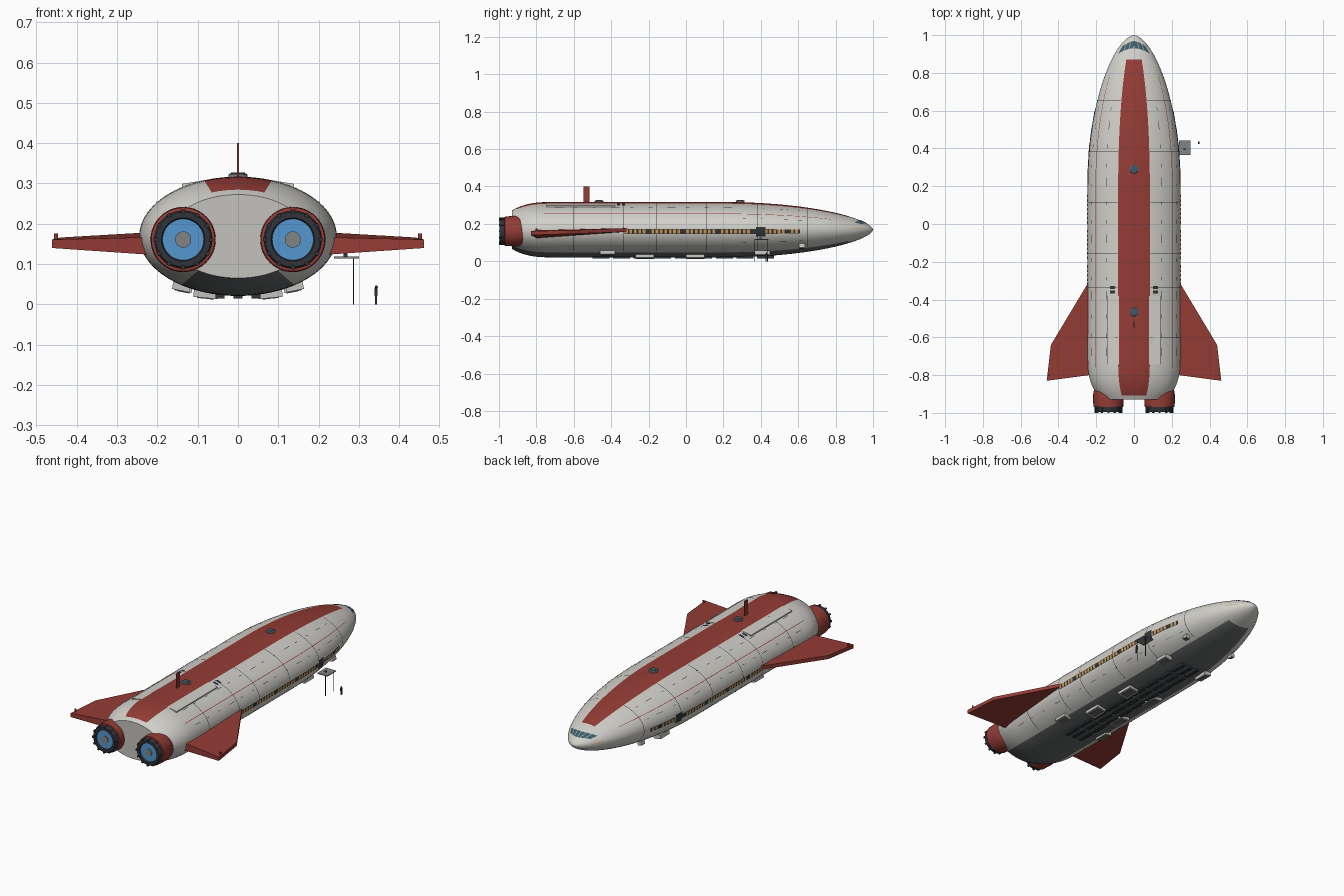
import bpy, bmesh, math
from mathutils import Matrix, Vector

cube = bpy.data.objects.get("Cube")
if cube:
    bpy.data.objects.remove(cube, do_unlink=True)


def material(name, r, g, b):
    m = bpy.data.materials.new(name)
    m.use_nodes = True
    m.diffuse_color = (r, g, b, 1)
    m.node_tree.nodes["Principled BSDF"].inputs["Base Color"].default_value = (r, g, b, 1)
    return m


WHITE = material("hull white", 0.64, 0.63, 0.59)
RED = material("deep red", 0.30, 0.045, 0.036)
BELLY = material("belly grey", 0.13, 0.14, 0.145)
PALE = material("pale grey", 0.55, 0.54, 0.51)
DARK = material("dark metal", 0.03, 0.036, 0.042)
BLUE = material("engine blue", 0.09, 0.31, 0.62)
GLASS = material("teal glass", 0.045, 0.11, 0.14)
AMBER = material("lit amber", 0.62, 0.34, 0.09)
STEEL = material("steel grey", 0.22, 0.23, 0.24)


def finish(name, bm, mats, smooth=False):
    me = bpy.data.meshes.new(name)
    bm.to_mesh(me)
    bm.free()
    for m in mats:
        me.materials.append(m)
    ob = bpy.data.objects.new(name, me)
    bpy.context.collection.objects.link(ob)
    if smooth:
        bpy.ops.object.select_all(action='DESELECT')
        ob.select_set(True)
        bpy.context.view_layer.objects.active = ob
        bpy.ops.object.shade_smooth_by_angle(angle=math.radians(35))
    return ob


def add_box(bm, lo, hi, tilt=0):
    lo, hi = Vector(lo), Vector(hi)
    mat = Matrix.Translation((lo + hi) / 2) @ Matrix.Rotation(tilt, 4, 'Y')
    bmesh.ops.create_cube(bm, size=1, matrix=mat @ Matrix.Diagonal((*(hi - lo), 1)))


def box(name, lo, hi, mat, tilt=0):
    bm = bmesh.new()
    add_box(bm, lo, hi, tilt)
    return finish(name, bm, [mat])


def lathe(name, profile, centre, axis, mat, sides=32):
    """Spin (radius, distance) points around an axis through centre."""
    bm = bmesh.new()
    turn = Vector((0, 0, 1)).rotation_difference(Vector(axis)).to_matrix()
    rings = []
    for r, d in profile:
        ring = []
        for i in range(sides):
            a = math.tau * i / sides
            ring.append(bm.verts.new(Vector(centre) + turn @ Vector((r * math.cos(a), r * math.sin(a), d))))
        rings.append(ring)
    for a, b in zip(rings, rings[1:]):
        for i in range(sides):
            j = (i + 1) % sides
            bm.faces.new((a[i], a[j], b[j], b[i]))
    bm.faces.new(rings[0][::-1])
    bm.faces.new(rings[-1])
    bmesh.ops.recalc_face_normals(bm, faces=bm.faces)
    return finish(name, bm, [mat], True)


# Hull surface: y along the ship, t in degrees from the top towards +x
NOSE, TAIL = 0.999, -0.93


def hull(y, t, lift=0):
    f = 1
    if y > 0.2:
        f = max(0, 1 - ((y - 0.2) / 0.8) ** 2) ** 0.6
    elif y < -0.7:
        f = 1 - 0.3 * ((-0.7 - y) / 0.23) ** 3
    a = math.radians(t)
    n = Vector((0.148 * math.sin(a), 0, 0.245 * math.cos(a))).normalized()
    return Vector((0.245 * f * math.sin(a), y, 0.169 + 0.148 * f * math.cos(a))) + n * lift


def patch(bm, y0, y1, t0, t1, lift=0.0015, sweep=0, index=0):
    """Thin painted plate following the hull; sweep pulls its sides back."""
    ny = max(1, round(abs(y1 - y0) / 0.03))
    nt = max(1, round(abs(t1 - t0) / 5))
    grid = []
    for i in range(ny + 1):
        row = []
        for j in range(nt + 1):
            t = t0 + (t1 - t0) * j / nt
            row.append(bm.verts.new(hull(y0 + (y1 - y0) * i / ny - sweep * (t / 50) ** 2, t, lift)))
        grid.append(row)
    for i in range(ny):
        for j in range(nt):
            f = bm.faces.new((grid[i][j], grid[i][j + 1], grid[i + 1][j + 1], grid[i + 1][j]))
            f.material_index = index
            f.normal_update()
            c = f.calc_center_median() - Vector((0, f.calc_center_median().y, 0.169))
            if f.normal.dot(c) < 0:
                f.normal_flip()


# Fuselage with red spine stripe, grey belly and flat pale stern
stations = [TAIL + 0.23 * i / 10 for i in range(11)]
stations += [-0.7 + 0.9 * i / 12 for i in range(1, 13)]
stations += [0.2 + (NOSE - 0.2) * math.sin(math.pi / 2 * i / 30) for i in range(1, 31)]
bm = bmesh.new()
SEG = 72
rings = [[bm.verts.new(hull(y, 360 * k / SEG)) for k in range(SEG)] for y in stations]
for i in range(len(rings) - 1):
    mid = (stations[i] + stations[i + 1]) / 2
    for k in range(SEG):
        j = (k + 1) % SEG
        f = bm.faces.new((rings[i][k], rings[i][j], rings[i + 1][j], rings[i + 1][k]))
        off_top = abs((k + 0.5) * 360 / SEG - 180)
        if off_top > 160 and -0.91 < mid < 0.875:
            f.material_index = 1
        elif off_top < 35 and mid < 0.86:
            f.material_index = 2
bm.faces.new(rings[-1])
bm.faces.new(rings[0]).material_index = 3
bmesh.ops.recalc_face_normals(bm, faces=bm.faces)
finish("fuselage", bm, [WHITE, RED, BELLY, PALE], True)

# Cockpit glazing: six panes
bm = bmesh.new()
for k in range(-3, 3):
    patch(bm, 0.93, 0.968, k * 18 + 1, k * 18 + 17, 0.002, sweep=0.025)
finish("cockpit_windows", bm, [GLASS])

# Passenger window bands, pin lines, nose marks and panel seams
bands, lines, marks, seams = (bmesh.new() for _ in range(4))
for s in (-1, 1):
    patch(bands, -0.33, 0.61, s * 89, s * 99)
    for i in range(40):
        if i % 8 != 5:
            y = -0.325 + i * 0.0233
            patch(bands, y, y + 0.014, s * 90, s * 98, 0.0025, index=1)
    patch(lines, -0.76, 0.78, s * 55, s * 56)
    patch(marks, 0.89, 0.95, s * 84, s * 87)
    for t in (36, 66, 118):
        for i in range(14):
            y = -0.7 + i * 0.1
            patch(seams, y, y + (0.02 if i % 3 else 0.045), s * t, s * (t + 0.8))
    for y in (-0.36, -0.335):
        patch(seams, y - 0.008, y + 0.008, s * 24, s * 31, 0.004)
    patch(seams, 0.375, 0.425, s * 84, s * 104, 0.003)
    for y in (-0.604, -0.337, -0.16, 0.11, 0.38, 0.65):
        patch(seams, y, y + 0.003, s * 21, s * 140, 0.0012)
finish("window_bands", bands, [DARK, AMBER])
finish("red_pin_lines", lines, [RED])
finish("nose_marks", marks, [AMBER])
finish("panel_seams", seams, [DARK])

# Wings, engines, dorsal panels and belly gear on both sides
for s, side in ((1, "left"), (-1, "right")):
    bm = bmesh.new()
    outline = [(0.20, -0.24, 0.160, 0.180), (0.44, -0.64, 0.146, 0.166),
               (0.462, -0.83, 0.140, 0.161), (0.20, -0.795, 0.122, 0.167)]
    low = [bm.verts.new((s * x, y, z)) for x, y, z, _ in outline]
    top = [bm.verts.new((s * x, y, z)) for x, y, _, z in outline]
    bm.faces.new(low)
    bm.faces.new(top)
    for i in range(4):
        j = (i + 1) % 4
        bm.faces.new((low[i], low[j], top[j], top[i]))
    bmesh.ops.recalc_face_normals(bm, faces=bm.faces)
    finish(side + "_wing", bm, [RED])
    lathe(side + "_wing_tip_light", [(0.005, 0), (0.005, 0.02)], (s * 0.452, -0.80, 0.156), (0, 0, 1), RED, 12)

    c = (s * 0.136, 0, 0.161)
    back = (0, -1, 0)
    lathe(side + "_engine_cowl", [(0.05, 0.83), (0.07, 0.86), (0.079, 0.89), (0.081, 0.92), (0.079, 0.968),
                                  (0.072, 0.97)], c, back, RED, 48)
    lathe(side + "_engine_ring", [(0.072, 0.95), (0.072, 0.99), (0.068, 0.996), (0.054, 0.996), (0.05, 0.985)],
          c, back, DARK, 48)
    lathe(side + "_engine_glow", [(0.052, 0.97), (0.052, 0.988)], c, back, BLUE, 48)
    lathe(side + "_engine_core", [(0.02, 0.98), (0.02, 0.992)], c, back, STEEL, 24)
    bm = bmesh.new()
    for i in range(12):
        a = math.tau * i / 12
        p = Vector((c[0] + 0.069 * math.cos(a), -0.985, c[2] + 0.069 * math.sin(a)))
        add_box(bm, p - Vector((0.005, 0.015, 0.005)), p + Vector((0.005, 0.015, 0.005)), -a)
    finish(side + "_engine_bolts", bm, [DARK])

    x0, x1 = sorted((s * 0.078, s * 0.138))
    box(side + "_dorsal_panel", (x0, -0.745, 0.286), (x1, -0.38, 0.304), WHITE, s * 0.17)

    # Framed hatches and pods on the belly
    for n, (x, y, z, w, d) in enumerate(((0.135, 0.41, 0.032, 0.022, 0.04), (0.08, 0.05, 0.016, 0.03, 0.05),
                                         (0.14, -0.42, 0.034, 0.022, 0.04), (0.08, -0.22, 0.016, 0.03, 0.05),
                                         (0.155, 0.62, 0.07, 0.012, 0.015))):
        h = -s * math.atan2(0.148 * x, 0.245 * math.sqrt(0.06 - x * x)) * 0.5
        box(f"{side}_belly_frame_{n}", (s * x - w, y - d, z), (s * x + w, y + d, z + 0.022), PALE, h)
        box(f"{side}_belly_hatch_{n}", (s * x - w * 0.7, y - d * 0.75, z - 0.002),
            (s * x + w * 0.7, y + d * 0.75, z + 0.01), BELLY, h)

# Belly grilles
bm = bmesh.new()
for x in (-0.045, 0, 0.045):
    for i in range(9):
        y = -0.5 + i * 0.11
        add_box(bm, (x - 0.011, y, 0.015), (x + 0.011, y + 0.09, 0.03))
finish("belly_grilles", bm, [DARK])

# Dorsal fin and round top hatches
box("dorsal_fin", (-0.0025, -0.547, 0.31), (0.0025, -0.517, 0.40), RED)
for y, name in ((0.29, "forward"), (-0.465, "aft")):
    lathe(name + "_hatch_rim", [(0.024, 0.30), (0.024, 0.322), (0.02, 0.325)], (0, y, 0), (0, 0, 1), STEEL)
    lathe(name + "_hatch_glass", [(0.017, 0.31), (0.017, 0.327)], (0, y, 0), (0, 0, 1), GLASS)

# Boarding platform with posts and railing
box("boarding_platform", (0.238, 0.365, 0.114), (0.30, 0.442, 0.119), STEEL)
bm = bmesh.new()
for y in (0.368, 0.437):
    add_box(bm, (0.285, y - 0.0015, 0), (0.288, y + 0.0015, 0.115))
add_box(bm, (0.262, 0.393, 0.118), (0.272, 0.403, 0.126))
finish("platform_posts", bm, [DARK])

# Standing figure for scale
bm = bmesh.new()
for y in (0.426, 0.433):
    add_box(bm, (0.340, y - 0.002, 0), (0.345, y + 0.002, 0.022))
add_box(bm, (0.339, 0.423, 0.021), (0.346, 0.436, 0.039))
bmesh.ops.create_icosphere(bm, subdivisions=2, radius=0.004, matrix=Matrix.Translation((0.343, 0.4295, 0.043)))
finish("standing_figure", bm, [DARK])
